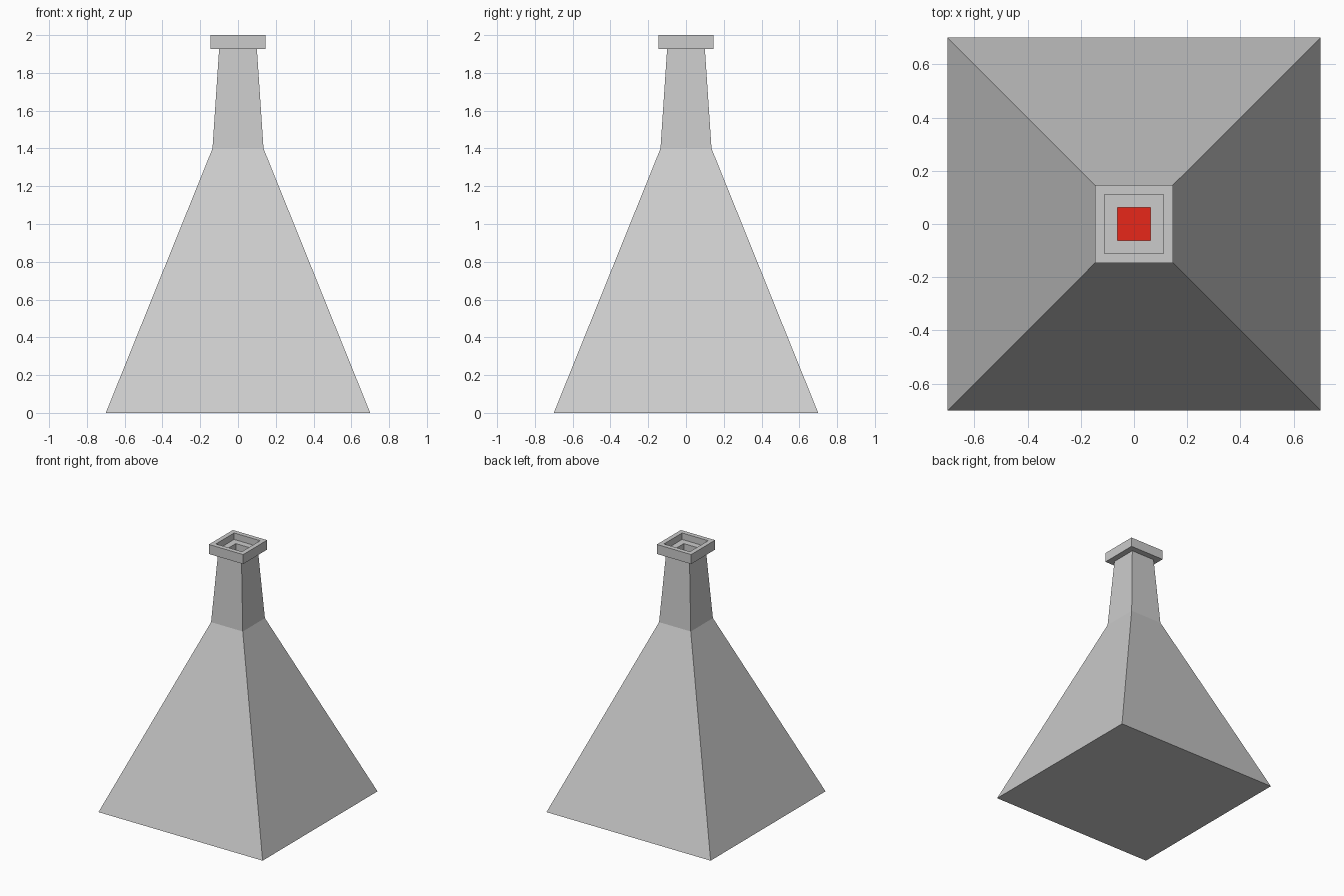
import bpy, bmesh

if "Cube" in bpy.data.objects:
    bpy.data.objects.remove(bpy.data.objects["Cube"])


def square_loft(name, profile, cap_start=False, cap_end=False):
    """Loft square rings given as (half width, height), in order."""
    bm = bmesh.new()
    rings = [[bm.verts.new((sx * r, sy * r, z))
              for sx, sy in ((-1, -1), (1, -1), (1, 1), (-1, 1))]
             for r, z in profile]
    for a, b in zip(rings, rings[1:]):
        for i in range(4):
            j = (i + 1) % 4
            bm.faces.new((a[i], a[j], b[j], b[i]))
    if cap_start:
        bm.faces.new(rings[0][::-1])
    if cap_end:
        bm.faces.new(rings[-1])
    mesh = bpy.data.meshes.new(name)
    bm.to_mesh(mesh)
    bm.free()
    obj = bpy.data.objects.new(name, mesh)
    bpy.context.collection.objects.link(obj)
    return obj


# Tapered body, neck, collar, recess and the shaft inside the neck
square_loft("chimney_body", [
    (0.70, 0.0), (0.135, 1.40), (0.10, 1.927),
    (0.146, 1.927), (0.146, 2.0), (0.111, 2.0),
    (0.111, 1.95), (0.062, 1.95), (0.062, 1.75)], cap_start=True)

# Red floor at the bottom of the shaft
glow = square_loft("shaft_floor", [(0.062, 1.75)], cap_end=True)
red = bpy.data.materials.new("red")
red.diffuse_color = (0.8, 0.02, 0.01, 1)
red.use_nodes = True
red.node_tree.nodes["Principled BSDF"].inputs["Base Color"].default_value = red.diffuse_color
glow.data.materials.append(red)
